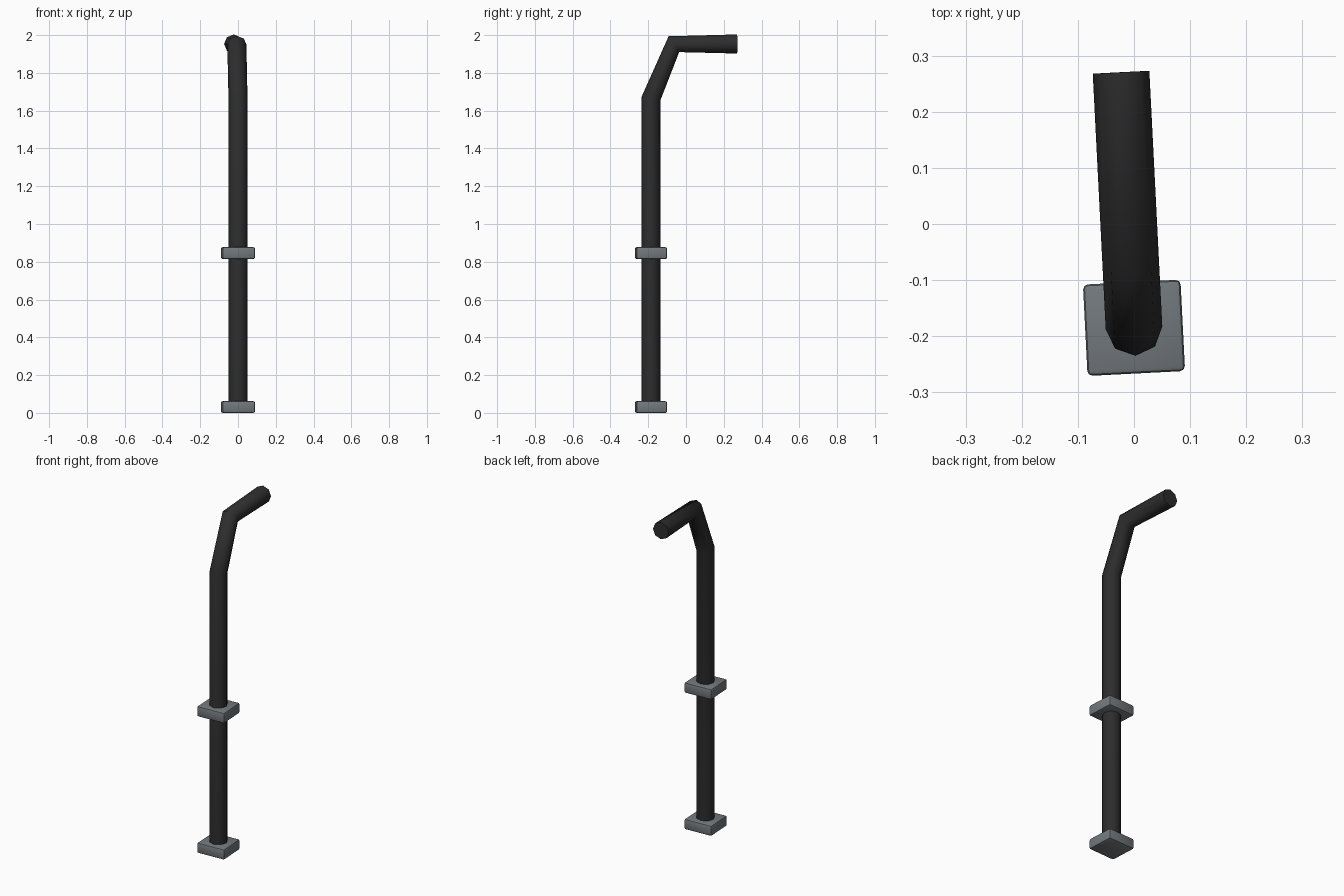
import bpy, bmesh, math
from mathutils import Vector, Matrix

if "Cube" in bpy.data.objects:
    bpy.data.objects.remove(bpy.data.objects["Cube"])

TURN = math.radians(2.9)          # whole model is slightly turned about the post axis
BASE = Vector((0, -0.185, 0))
PLACE = Matrix.Translation(BASE) @ Matrix.Rotation(TURN, 4, 'Z')


def material(name, rgb):
    m = bpy.data.materials.new(name)
    m.diffuse_color = (*rgb, 1)
    m.use_nodes = True
    m.node_tree.nodes["Principled BSDF"].inputs["Base Color"].default_value = m.diffuse_color
    return m


def add_object(name, bm, mat, angle):
    bmesh.ops.recalc_face_normals(bm, faces=bm.faces)
    bm.transform(PLACE)
    mesh = bpy.data.meshes.new(name)
    bm.to_mesh(mesh)
    bm.free()
    mesh.materials.append(mat)
    ob = bpy.data.objects.new(name, mesh)
    bpy.context.collection.objects.link(ob)
    bpy.ops.object.select_all(action='DESELECT')
    ob.select_set(True)
    bpy.context.view_layer.objects.active = ob
    bpy.ops.object.shade_smooth_by_angle(angle=math.radians(angle))
    return ob


black = material("black_metal", (0.026, 0.026, 0.026))
grey = material("grey_metal", (0.17, 0.19, 0.205))

# Bent pipe: octagonal rings along a path, each ring halving the bend angle
path = [Vector(p) for p in ((0, 0, 0.02), (0, 0, 1.665), (0, 0.121, 1.952), (0, 0.456, 1.953))]
RADIUS, SIDES = 0.0505, 8
bm = bmesh.new()
rings = []
for i, p in enumerate(path):
    into = (p - path[i - 1]).normalized() if i else Vector((0, 0, 1))
    out = (path[i + 1] - p).normalized() if i < len(path) - 1 else into
    along = (into + out).normalized()
    side = Vector((1, 0, 0))
    up = along.cross(side)
    rings.append([bm.verts.new(p + RADIUS * (math.cos(a) * side + math.sin(a) * up))
                  for a in (2 * math.pi * k / SIDES for k in range(SIDES))])
for a, b in zip(rings, rings[1:]):
    for k in range(SIDES):
        n = (k + 1) % SIDES
        bm.faces.new((a[k], a[n], b[n], b[k]))
bm.faces.new(rings[0])
bm.faces.new(rings[-1])
add_object("bent_pipe", bm, black, 75)

# Foot plate and middle collar: rounded slabs
for name, z in (("foot_plate", 0.031), ("middle_collar", 0.846)):
    bm = bmesh.new()
    bmesh.ops.create_cube(bm, size=1)
    bmesh.ops.scale(bm, vec=(0.174, 0.163, 0.062), verts=bm.verts)
    bmesh.ops.translate(bm, vec=(0, 0, z), verts=bm.verts)
    bmesh.ops.bevel(bm, geom=bm.edges[:], offset=0.009, segments=2,
                    profile=0.5, affect='EDGES')
    add_object(name, bm, grey, 30)
